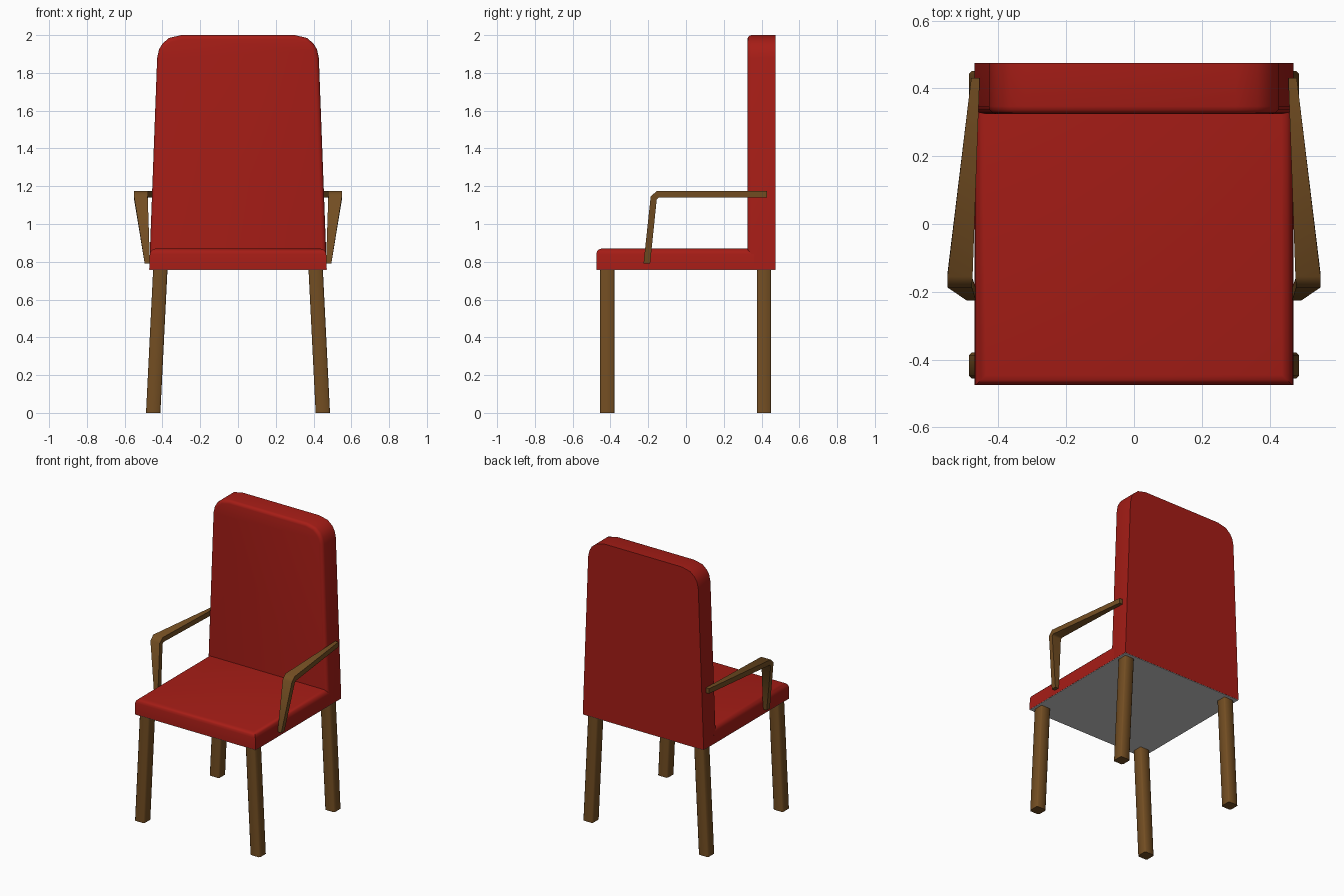
import bpy, bmesh

if "Cube" in bpy.data.objects:
    bpy.data.objects.remove(bpy.data.objects["Cube"])

def material(name, color):
    m = bpy.data.materials.new(name)
    m.diffuse_color = color
    m.use_nodes = True
    m.node_tree.nodes["Principled BSDF"].inputs["Base Color"].default_value = m.diffuse_color
    return m

RED = material("red_upholstery", (0.38, 0.012, 0.008, 1))
WOOD = material("brown_wood", (0.17, 0.075, 0.016, 1))

def loft(name, rings, mat, bevel=0, segments=2, pick=None, angle=40):
    """Skin equal-length rings, cap both ends, bevel the picked edges."""
    bm = bmesh.new()
    vs = [[bm.verts.new(p) for p in r] for r in rings]
    n = len(vs[0])
    for a, b in zip(vs, vs[1:]):
        for i in range(n):
            j = (i + 1) % n
            bm.faces.new((a[i], a[j], b[j], b[i]))
    bm.faces.new(vs[0][::-1])
    bm.faces.new(vs[-1])
    bmesh.ops.recalc_face_normals(bm, faces=bm.faces)
    if bevel:
        edges = [e for e in bm.edges if pick is None or pick(e)]
        bmesh.ops.bevel(bm, geom=edges, offset=bevel, segments=segments,
                        profile=0.5, affect='EDGES', clamp_overlap=True)
    bmesh.ops.recalc_face_normals(bm, faces=bm.faces)
    me = bpy.data.meshes.new(name)
    bm.to_mesh(me)
    bm.free()
    ob = bpy.data.objects.new(name, me)
    bpy.context.collection.objects.link(ob)
    if mat:
        me.materials.append(mat)
    bpy.ops.object.select_all(action='DESELECT')
    ob.select_set(True)
    bpy.context.view_layer.objects.active = ob
    bpy.ops.object.shade_smooth_by_angle(angle=angle * 3.14159 / 180)
    return ob

def rect(x0, x1, y0, y1, z):
    return [(x0, y0, z), (x1, y0, z), (x1, y1, z), (x0, y1, z)]

# seat cushion, rounded along the front and side top edges
def seat_edges(e):
    a, b = (v.co for v in e.verts)
    top = a.z > 0.8 and b.z > 0.8
    return top and not (a.y > 0.3 and b.y > 0.3)

loft("seat", [rect(-.47, .47, -.475, .36, .76), rect(-.466, .466, -.475, .36, .87)],
     RED, 0.03, 3, seat_edges)

# tapered backrest with rounded top corners and soft front edge
half = [(.47, .76), (.428, 1.88), (.418, 1.925), (.40, 1.955), (.365, 1.985), (.30, 2.0)]
outline = half + [(-x, z) for x, z in reversed(half)]

def back_edges(e):
    a, b = (v.co for v in e.verts)
    return a.y < .4 and b.y < .4 and (a.z > .8 or b.z > .8)

loft("backrest", [[(x, y, z) for x, z in outline] for y in (.325, .475)],
     RED, 0.022, 3, back_edges)

# plain grey underside panel
loft("seat_underside", [rect(-.469, .469, -.474, .474, .757),
                        rect(-.469, .469, -.474, .474, .765)], None)

def side_edges(e):
    a, b = (v.co for v in e.verts)
    return abs(a.z - b.z) > .1

for s, side in ((1, "right"), (-1, "left")):
    # splayed legs
    for y, end in ((-.417, "front"), (.413, "rear")):
        rings = [rect(s * x - .038, s * x + .038, y - .038, y + .038, z)
                 for x, z in ((.449, 0), (.411, .765))]
        loft(f"{end}_leg_{side}", rings, WOOD, 0.008, 1, side_edges, 60)
    # armrest: flat tapering bar bent down to the seat side
    sections = [  # inner x, outer x, outer (y, z), inner (y, z)
        (.455, .48, (.43, 1.175), (.43, 1.14)),
        (.476, .55, (-.155, 1.175), (-.145, 1.14)),
        (.478, .55, (-.187, 1.145), (-.155, 1.13)),
        (.466, .494, (-.225, .79), (-.19, .79))]
    rings = [[(s * xi, *o), (s * xo, *o), (s * xo, *i), (s * xi, *i)]
             for xi, xo, o, i in sections]
    loft(f"armrest_{side}", rings, WOOD, angle=60)
